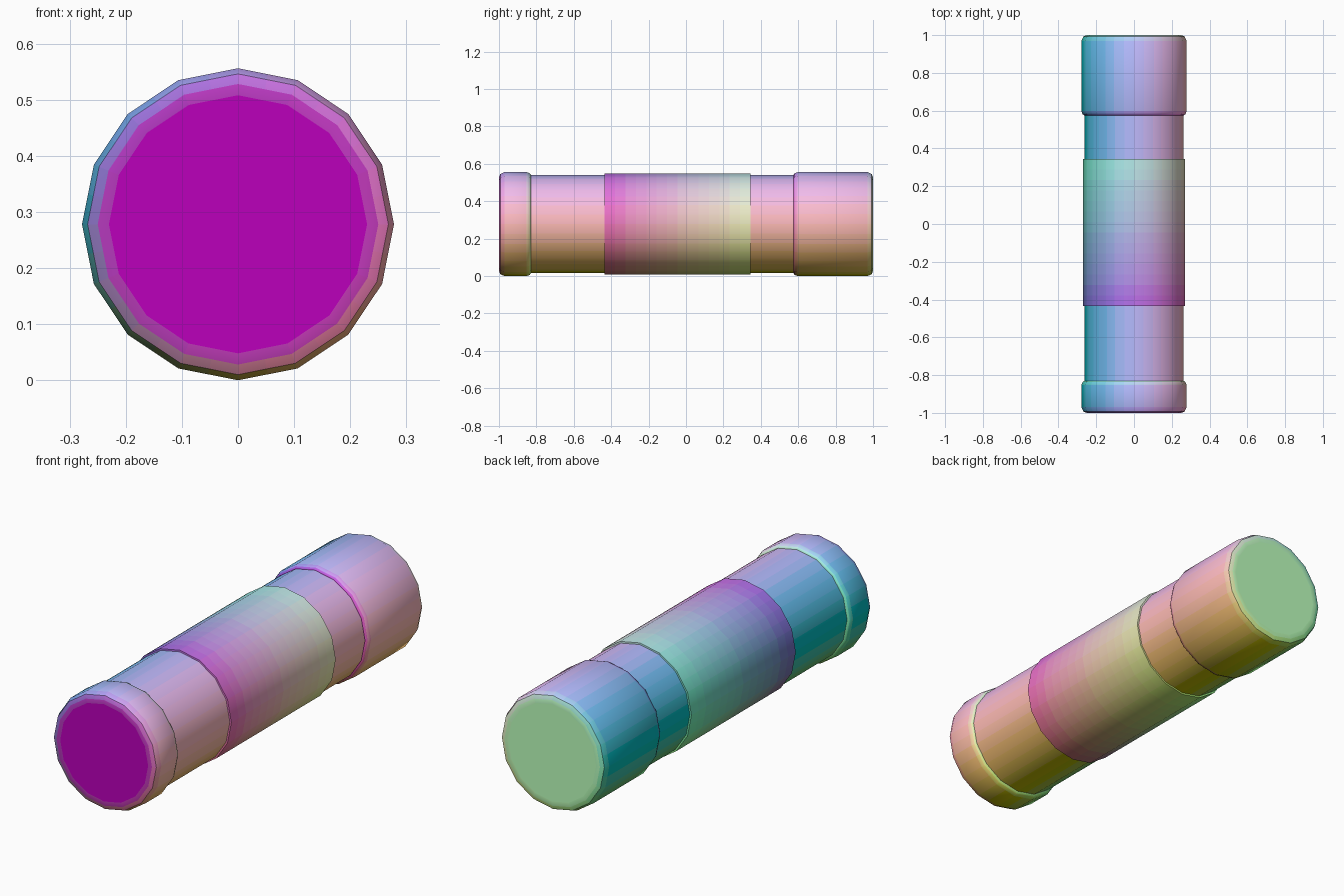
import bpy, bmesh, math
from mathutils import Vector

if "Cube" in bpy.data.objects:
    bpy.data.objects.remove(bpy.data.objects["Cube"])

SIDES = 16
AXIS_Z = 0.278
paints = {}


def paint(direction):
    """Material tinted by the direction a surface faces, shared between like faces."""
    key = tuple(round(c * 12) / 12 for c in direction)
    if key not in paints:
        m = bpy.data.materials.new("tint")
        m.diffuse_color = tuple(min(1, max(0, 0.5 + 0.5 * c)) for c in key) + (1,)
        m.use_nodes = True
        m.node_tree.nodes["Principled BSDF"].inputs["Base Color"].default_value = m.diffuse_color
        paints[key] = m
    return paints[key]


def lathe(name, profile):
    """Revolve (y, radius, radial tint, axial tint) points and cap both ends."""
    bm = bmesh.new()
    mats = []

    def tint(face, direction):
        m = paint(direction)
        if m not in mats:
            mats.append(m)
        face.material_index = mats.index(m)

    # each flat side is halved so its tint can change across it
    corners = [Vector((math.cos(2 * math.pi * i / SIDES), 0, math.sin(2 * math.pi * i / SIDES)))
               for i in range(SIDES)]
    circle = []
    for i, c in enumerate(corners):
        circle += [c, (c + corners[(i + 1) % SIDES]) / 2]
    n = len(circle)
    rings = [[bm.verts.new(c * r + Vector((0, y, AXIS_Z))) for c in circle]
             for y, r, _, _ in profile]
    for k in range(len(profile) - 1):
        p, q = profile[k], profile[k + 1]
        nr, ny = (p[2] + q[2]) / 2, (p[3] + q[3]) / 2
        for i in range(n):
            j = (i + 1) % n
            f = bm.faces.new((rings[k][i], rings[k][j], rings[k + 1][j], rings[k + 1][i]))
            tint(f, (circle[i] + circle[j]) / 2 * nr + Vector((0, ny, 0)))
    tint(bm.faces.new(rings[0]), (0, -1, 0))
    tint(bm.faces.new(rings[-1]), (0, 1, 0))
    bmesh.ops.recalc_face_normals(bm, faces=bm.faces)
    mesh = bpy.data.meshes.new(name)
    bm.to_mesh(mesh)
    bm.free()
    for m in mats:
        mesh.materials.append(m)
    ob = bpy.data.objects.new(name, mesh)
    bpy.context.collection.objects.link(ob)
    bpy.ops.object.select_all(action='DESELECT')
    ob.select_set(True)
    bpy.context.view_layer.objects.active = ob
    bpy.ops.object.shade_smooth_by_angle(angle=math.radians(40))
    return ob


def cap(name, y0, y1, outer):
    """Rounded collar; the outer end (-1 front, +1 back) is softly domed."""
    soft = [(0, 0.23, 0, 1), (0, 0.25, 0.25, 0.9), (0.007, 0.268, 0.8, 0.5), (0.03, 0.278, 1, 0)]
    inner = [(0, 0.264, 0.5, 0.85), (0.006, 0.272, 0.75, 0.6), (0.022, 0.278, 1, 0)]
    start, end = (soft, inner) if outer < 0 else (inner, soft)
    lathe(name, [(y0 + d, r, nr, -ny) for d, r, nr, ny in start]
          + [(y1 - d, r, nr, ny) for d, r, nr, ny in reversed(end)])


# Main barrel, hidden inside both caps at its ends
lathe("barrel", [(-0.95, 0.262, 1, 0), (0.95, 0.262, 1, 0)])

# Wrapped sleeve, its tint fading from the front end to the back end
STEPS = 14
sleeve = [(-0.435 + 0.78 * k / STEPS, 0.27, 0.7, 0.7 * (2 * k / STEPS - 1))
          for k in range(STEPS + 1)]
lathe("sleeve", [(-0.435, 0.255, 0.7, -0.7)] + sleeve + [(0.345, 0.255, 0.7, 0.7)])

# End caps
cap("front_cap", -1.0, -0.83, -1)
cap("back_cap", 0.575, 1.0, 1)
